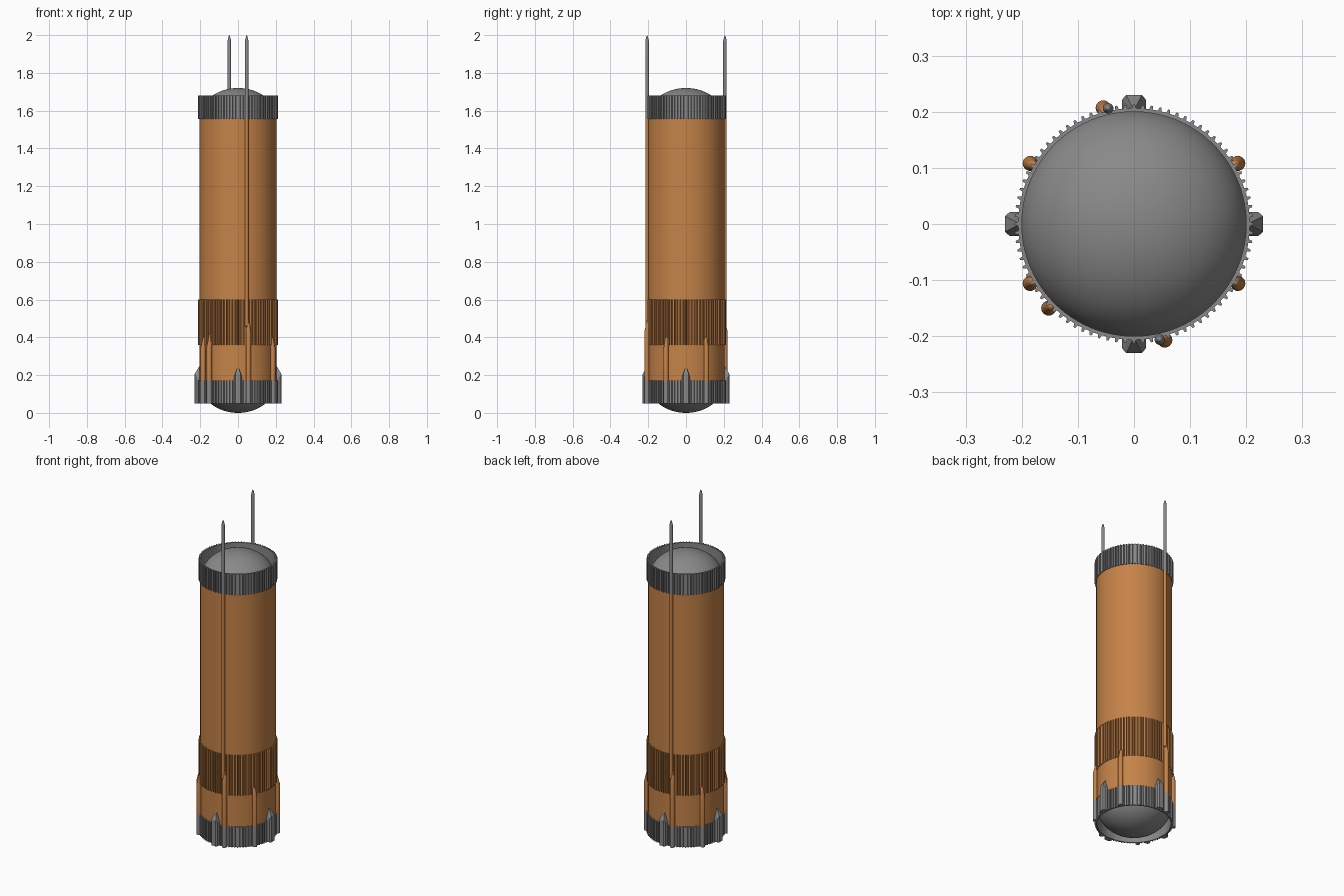
import bpy, bmesh, math
from mathutils import Vector

if "Cube" in bpy.data.objects:
    bpy.data.objects.remove(bpy.data.objects["Cube"])

R = 0.205


def material(name, rgb):
    m = bpy.data.materials.new(name)
    m.diffuse_color = (*rgb, 1)
    m.use_nodes = True
    m.node_tree.nodes["Principled BSDF"].inputs["Base Color"].default_value = m.diffuse_color
    return m


ORANGE = material("insulation orange", (0.56, 0.225, 0.065))
GREY = material("structure grey", (0.25, 0.25, 0.25))


def finish(name, bm, mats, smooth=True, rule=None):
    bmesh.ops.recalc_face_normals(bm, faces=bm.faces[:])
    if rule:
        for f in bm.faces:
            f.material_index = rule(f.calc_center_median())
    me = bpy.data.meshes.new(name)
    bm.to_mesh(me)
    bm.free()
    for m in mats:
        me.materials.append(m)
    ob = bpy.data.objects.new(name, me)
    bpy.context.collection.objects.link(ob)
    if smooth:
        bpy.ops.object.select_all(action='DESELECT')
        ob.select_set(True)
        bpy.context.view_layer.objects.active = ob
        bpy.ops.object.shade_smooth_by_angle(angle=math.radians(35))
    return ob


def lathe(bm, profile, n, cx=0.0, cy=0.0, closed=False):
    """Revolve (radius, z) points about a vertical axis."""
    rings = []
    for r, z in profile:
        if r < 1e-6:
            rings.append([bm.verts.new((cx, cy, z))] * n)
        else:
            rings.append([bm.verts.new((cx + r * math.cos(2 * math.pi * i / n),
                                        cy + r * math.sin(2 * math.pi * i / n), z))
                          for i in range(n)])
    pairs = list(zip(rings, rings[1:]))
    if closed:
        pairs.append((rings[-1], rings[0]))
    for a, b in pairs:
        for i in range(n):
            j = (i + 1) % n
            vs = list(dict.fromkeys((a[i], a[j], b[j], b[i])))
            if len(vs) > 2:
                bm.faces.new(vs)


def prism(bm, poly, offset):
    """Extrude a polygon of 3D points by an offset."""
    a = [bm.verts.new(p) for p in poly]
    b = [bm.verts.new(Vector(p) + offset) for p in poly]
    bm.faces.new(a)
    bm.faces.new(b[::-1])
    for i in range(len(a)):
        j = (i + 1) % len(a)
        bm.faces.new((a[i], a[j], b[j], b[i]))


# main tank wall
bm = bmesh.new()
lathe(bm, [(R, 0.17), (R, 1.558)], 96)
finish("tank_body", bm, [ORANGE])

# domed ends
for name, z0, h in (("top_dome", 1.56, 0.16), ("bottom_dome", 0.165, -0.165)):
    bm = bmesh.new()
    lathe(bm, [(0.203 * math.cos(t * math.pi / 32), z0 + h * math.sin(t * math.pi / 32))
               for t in range(16)] + [(0, z0 + h)], 96)
    finish(name, bm, [GREY])

# open skirts at both ends
for name, z0, z1 in (("top_skirt", 1.557, 1.68), ("bottom_skirt", 0.05, 0.172)):
    bm = bmesh.new()
    lathe(bm, [(0.2, z0), (0.2065, z0), (0.2065, z1), (0.2, z1)], 96, closed=True)
    finish(name, bm, [GREY])

# vertical stiffener ribs around the three bands
RIBS = 84
for name, z0, z1, mat in (("top_skirt_ribs", 1.557, 1.68, GREY),
                          ("intertank_ribs", 0.36, 0.60, ORANGE),
                          ("bottom_skirt_ribs", 0.05, 0.172, GREY)):
    bm = bmesh.new()
    for i in range(RIBS):
        a = 2 * math.pi * i / RIBS
        out = Vector((math.cos(a), math.sin(a), 0))
        side = Vector((-out.y, out.x, 0))
        low = Vector((0, 0, z0))
        prism(bm, [low + out * 0.203 - side * 0.0045, low + out * 0.203 + side * 0.0045,
                   low + out * 0.213 + side * 0.0018, low + out * 0.213 - side * 0.0018],
              Vector((0, 0, z1 - z0)))
    finish(name, bm, [mat], smooth=False)

# four grey attachment fairings with pointed tops
for k, name in enumerate(("right", "back", "left", "front")):
    a = k * math.pi / 2
    out = Vector((math.cos(a), math.sin(a), 0))
    side = Vector((-out.y, out.x, 0))
    up = Vector((0, 0, 1))
    bm = bmesh.new()
    section = [(0.198, -0.021), (0.222, -0.021), (0.23, -0.014),
               (0.23, 0.014), (0.222, 0.021), (0.198, 0.021)]
    low = [bm.verts.new(out * r + side * s + up * 0.05) for r, s in section]
    high = [bm.verts.new(out * r + side * s + up * (0.205 if abs(s) < 0.02 else 0.19))
            for r, s in section]
    tip = bm.verts.new(out * 0.203 + up * 0.25)
    bm.faces.new(low)
    for i in range(6):
        j = (i + 1) % 6
        bm.faces.new((low[i], low[j], high[j], high[i]))
        bm.faces.new((high[i], high[j], tip))
    finish(name + "_fairing", bm, [GREY], smooth=False)

# slim pods: orange on the tank, grey across the bottom skirt
pods = [(0.185, 0.108, 0.42), (-0.185, 0.108, 0.42), (0.185, -0.106, 0.42),
        (-0.185, -0.106, 0.42), (-0.152, -0.15, 0.43),
        (0.055, -0.207, 0.51), (-0.055, 0.207, 0.51)]
for i, (x, y, top) in enumerate(pods):
    bm = bmesh.new()
    lathe(bm, [(0, 0.05), (0.0135, 0.05), (0.0135, 0.172), (0.0135, top - 0.08),
               (0.009, top - 0.035), (0, top)], 14, x, y)
    # lean the nose into the tank wall
    inward = Vector((-x, -y, 0)).normalized()
    for v in bm.verts:
        if v.co.z > top - 0.05:
            v.co += inward * 0.006
    finish(f"pod_{i + 1}", bm, [ORANGE, GREY], rule=lambda c: 1 if c.z < 0.172 else 0)

# two long feed lines that rise above the top skirt
for name, s in (("front_feed_line", 1), ("back_feed_line", -1)):
    bm = bmesh.new()
    lathe(bm, [(0, 0.45), (0.0095, 0.46), (0.0095, 1.557), (0.0095, 1.97), (0.004, 1.992),
               (0, 2.0)], 14, 0.046 * s, -0.206 * s)
    finish(name, bm, [ORANGE, GREY], rule=lambda c: 1 if c.z > 1.557 else 0)
